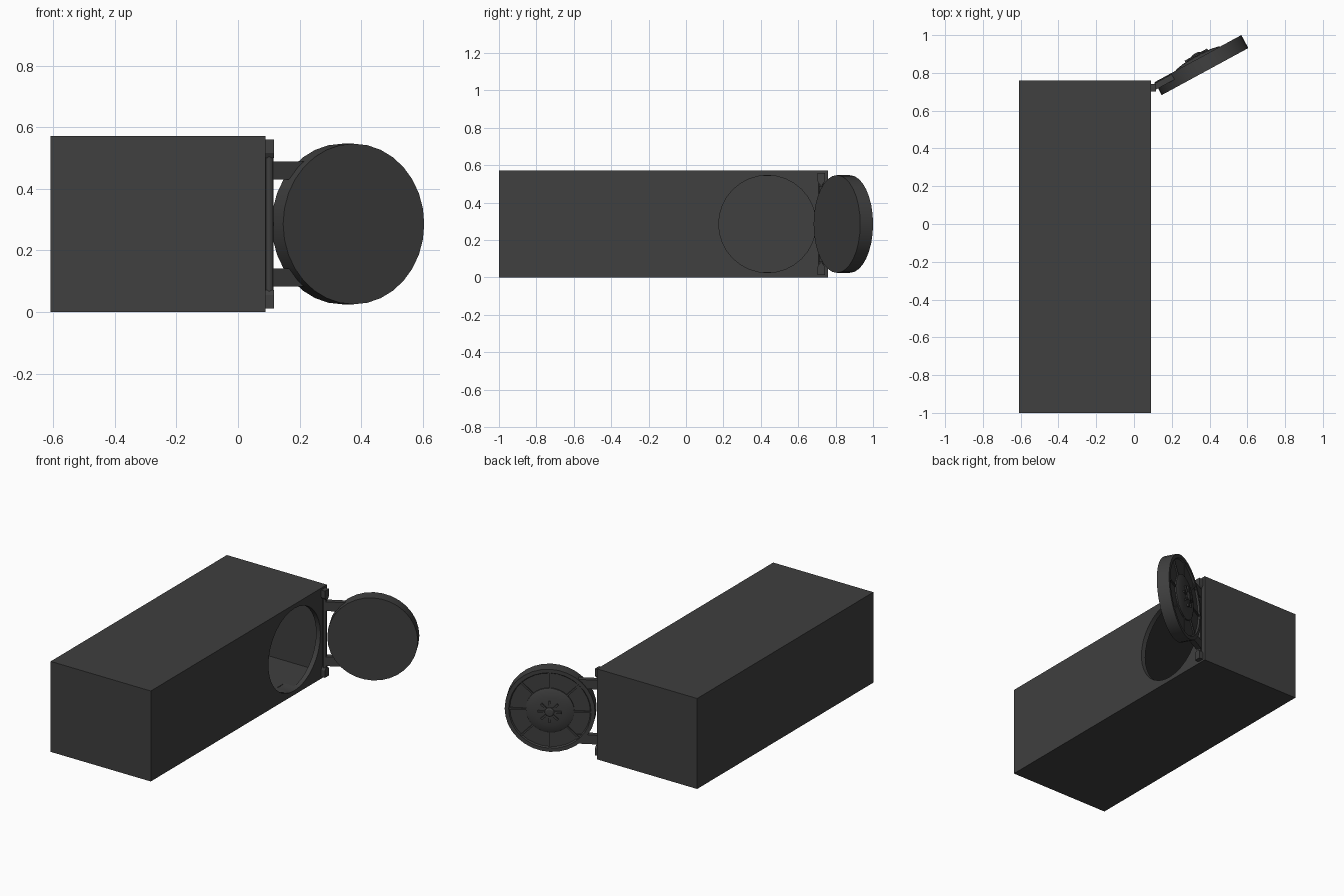
import bpy, bmesh, math
from mathutils import Matrix, Vector

if "Cube" in bpy.data.objects:
    bpy.data.objects.remove(bpy.data.objects["Cube"])

mat = bpy.data.materials.new("dark_steel")
mat.diffuse_color = (0.05, 0.05, 0.05, 1)
mat.use_nodes = True
mat.node_tree.nodes["Principled BSDF"].inputs["Base Color"].default_value = mat.diffuse_color


def finish(bm, name, matrix=Matrix(), smooth=False):
    bmesh.ops.recalc_face_normals(bm, faces=bm.faces)
    me = bpy.data.meshes.new(name)
    bm.to_mesh(me)
    bm.free()
    me.transform(matrix)
    me.materials.append(mat)
    ob = bpy.data.objects.new(name, me)
    bpy.context.collection.objects.link(ob)
    if smooth:
        bpy.ops.object.select_all(action='DESELECT')
        ob.select_set(True)
        bpy.context.view_layer.objects.active = ob
        bpy.ops.object.shade_smooth_by_angle(angle=math.radians(30))
    return ob


def box(name, lo, hi, matrix=Matrix()):
    lo, hi = Vector(lo), Vector(hi)
    bm = bmesh.new()
    bmesh.ops.create_cube(bm, size=1)
    for v in bm.verts:
        v.co = (lo + hi) / 2 + v.co * (hi - lo)
    return finish(bm, name, matrix)


def lathe(name, profile, matrix=Matrix(), n=32):
    # closed solid of revolution about local z from (radius, height) points
    bm = bmesh.new()
    rings = [[bm.verts.new((r * math.cos(2 * math.pi * i / n),
                            r * math.sin(2 * math.pi * i / n), h)) for i in range(n)]
             for r, h in profile]
    for a, b in zip(rings, rings[1:]):
        for i in range(n):
            j = (i + 1) % n
            bm.faces.new((a[i], a[j], b[j], b[i]))
    bm.faces.new(rings[0])
    bm.faces.new(rings[-1])
    return finish(bm, name, matrix, True)


def cut(target, cutter):
    cutter.hide_render = True
    m = target.modifiers.new("cut", 'BOOLEAN')
    m.operation, m.solver, m.object = 'DIFFERENCE', 'EXACT', cutter
    bpy.context.view_layer.objects.active = target
    bpy.ops.object.modifier_apply(modifier=m.name)
    bpy.data.objects.remove(cutter)


# Hollow room with a round doorway in its right wall
T = 0.03
room = box("vault_room", (-0.61, -1, 0), (0.09, 0.76, 0.572))
cut(room, box("room_cutter", (-0.61 + T, -1 + T, T), (0.09 - T, 0.76 - T, 0.572 - T)))
cut(room, lathe("doorway_cutter", [(0.26, -0.1), (0.26, 0.1)],
                Matrix.Translation((0.09, 0.435, 0.286)) @ Matrix.Rotation(math.pi / 2, 4, 'Y')))

# Door frame: local x along the door, local z out of its back face
a = math.radians(28.5)
c, s = math.cos(a), math.sin(a)
door = Matrix(((c, 0, -s, 0.376), (s, 0, c, 0.807), (0, -1, 0, 0.286), (0, 0, 0, 1)))

# Door slab with raised rim and shallow recess on the back
lathe("door_slab", [(0.261, 0), (0.261, 0.078), (0.238, 0.078), (0.232, 0.068), (0.01, 0.068)], door)
# Domed hub
lathe("door_hub", [(0.14, 0.06), (0.14, 0.076), (0.125, 0.083), (0.09, 0.09),
                   (0.05, 0.094), (0.01, 0.095)], door)
# Handwheel boss
lathe("wheel_boss", [(0.028, 0.085), (0.028, 0.102), (0.02, 0.108), (0.005, 0.109)], door, 16)

# Radial ribs and handwheel spokes
for i in range(8):
    turn = door @ Matrix.Rotation(i * math.pi / 4, 4, 'Z')
    box("door_rib", (0.13, -0.005, 0.06), (0.245, 0.005, 0.076), turn)
    box("wheel_spoke", (0.02, -0.006, 0.088), (0.068, 0.006, 0.102), turn)

# Hinge rod, end brackets and arms, mirrored top and bottom
lathe("hinge_rod", [(0.013, 0.012), (0.013, 0.56)], Matrix.Translation((0.102, 0.722, 0)), 12)
for sgn in (-1, 1):
    bm = bmesh.new()
    outline = [(0.702, 0.274), (0.742, 0.274), (0.742, 0.23), (0.732, 0.214),
               (0.712, 0.214), (0.702, 0.23)]
    face = bm.faces.new([bm.verts.new((0.088, y, 0.286 + sgn * z)) for y, z in outline])
    ext = bmesh.ops.extrude_face_region(bm, geom=[face])
    bmesh.ops.translate(bm, vec=(0.029, 0, 0),
                        verts=[v for v in ext["geom"] if isinstance(v, bmesh.types.BMVert)])
    finish(bm, "hinge_bracket")
    y0, y1 = sorted((sgn * 0.145, sgn * 0.203))
    box("hinge_arm", (-0.277, y0, 0.04), (-0.15, y1, 0.072), door)
